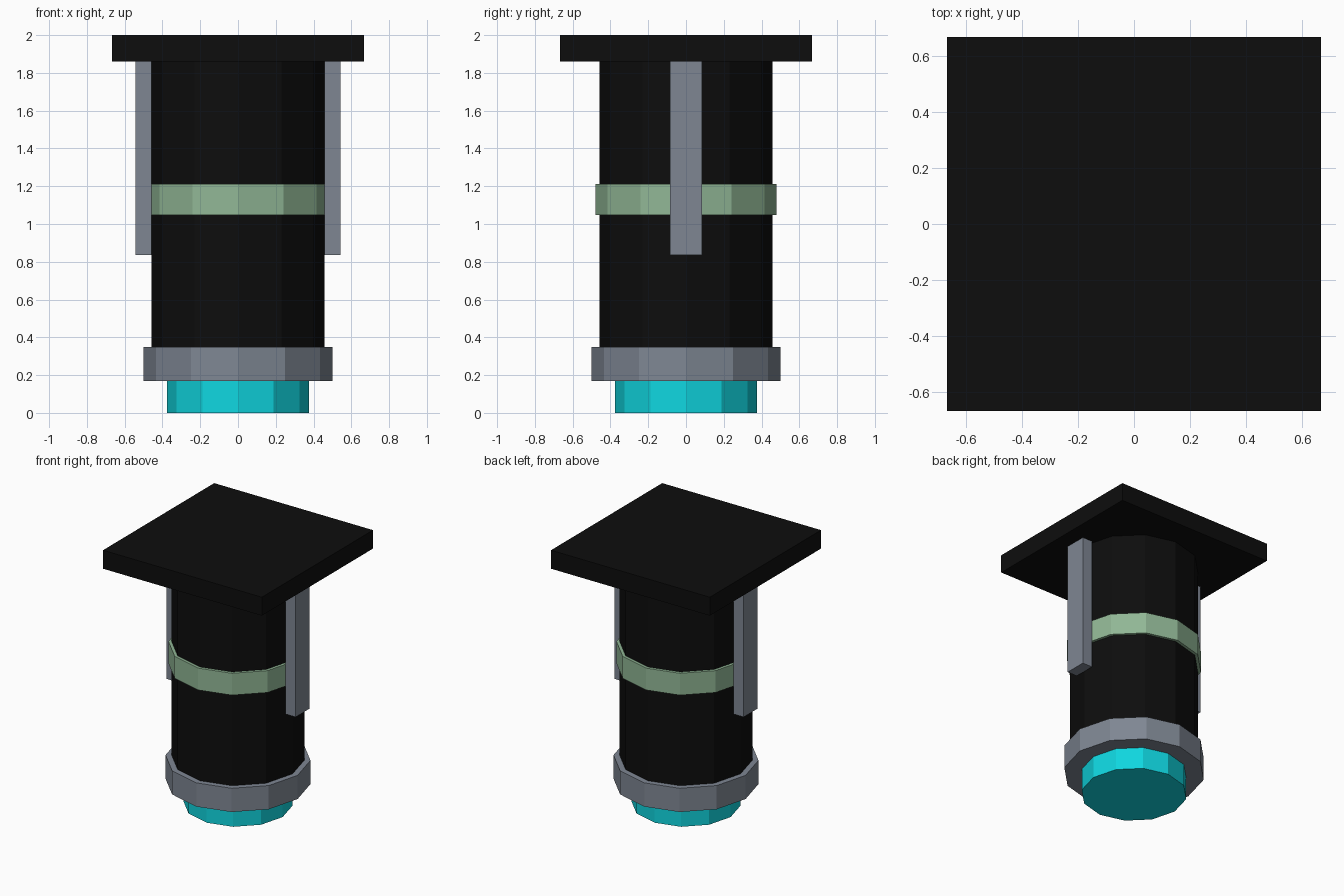
import bpy
import bmesh
from mathutils import Matrix

if "Cube" in bpy.data.objects:
    bpy.data.objects.remove(bpy.data.objects["Cube"])

SIDES = 12


def material(name, rgb):
    mat = bpy.data.materials.new(name)
    mat.diffuse_color = (*rgb, 1.0)
    mat.use_nodes = True
    mat.node_tree.nodes["Principled BSDF"].inputs["Base Color"].default_value = mat.diffuse_color
    return mat


BLACK = material("black", (0.004, 0.004, 0.004))
GREY = material("slate grey", (0.21, 0.24, 0.29))
GREEN = material("sage green", (0.28, 0.47, 0.30))
CYAN = material("bright cyan", (0.005, 0.67, 0.74))


def add_part(name, bm, mat):
    mesh = bpy.data.meshes.new(name)
    bm.to_mesh(mesh)
    bm.free()
    mesh.materials.append(mat)
    obj = bpy.data.objects.new(name, mesh)
    bpy.context.collection.objects.link(obj)
    return obj


def cylinder(name, radius, z0, z1, mat):
    bm = bmesh.new()
    bmesh.ops.create_cone(bm, cap_ends=True, segments=SIDES, radius1=radius,
                          radius2=radius, depth=z1 - z0,
                          matrix=Matrix.Translation((0, 0, (z0 + z1) / 2)))
    return add_part(name, bm, mat)


def box(name, size, centre, mat):
    bm = bmesh.new()
    bmesh.ops.create_cube(bm, size=1, matrix=Matrix.Translation(centre)
                          @ Matrix.Diagonal((*size, 1)))
    return add_part(name, bm, mat)


# Stacked round parts, bottom to top
cylinder("glowing_lens", 0.375, 0.0, 0.17, CYAN)
cylinder("bottom_collar", 0.5, 0.17, 0.35, GREY)
cylinder("barrel", 0.458, 0.35, 1.86, BLACK)
cylinder("green_band", 0.48, 1.047, 1.213, GREEN)

# Square mounting plate on top
box("mounting_plate", (1.333, 1.333, 0.14), (0, 0, 1.93), BLACK)

# Upright rails on both sides of the barrel
for side, x in (("left", -0.5), ("right", 0.5)):
    box(side + "_rail", (0.084, 0.167, 1.025), (x, 0, 1.3475), GREY)
